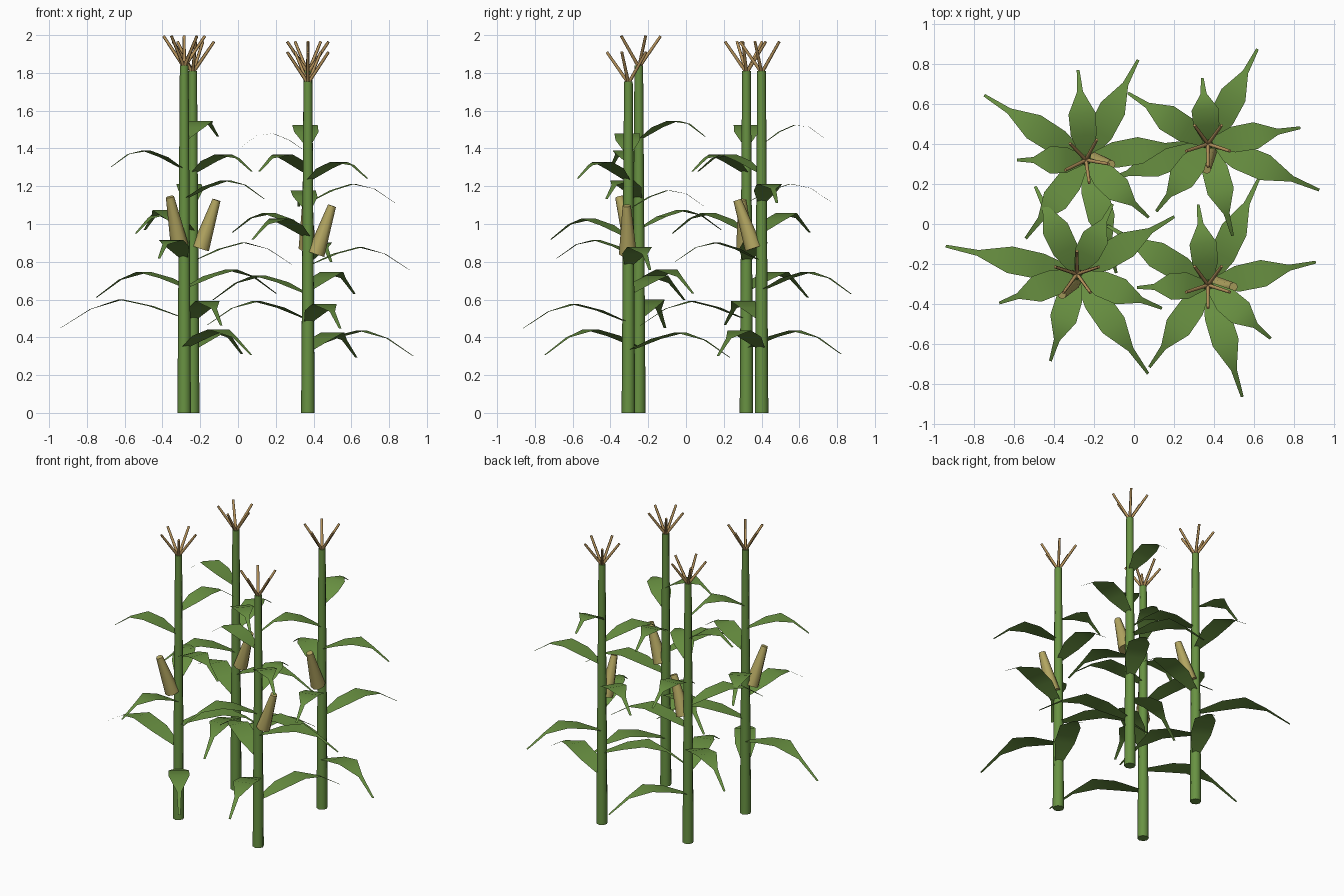
import bpy, bmesh, math
from mathutils import Vector

if "Cube" in bpy.data.objects:
    bpy.data.objects.remove(bpy.data.objects["Cube"])


def material(name, rgb):
    m = bpy.data.materials.new(name)
    m.diffuse_color = (*rgb, 1)
    m.use_nodes = True
    m.node_tree.nodes["Principled BSDF"].inputs["Base Color"].default_value = m.diffuse_color
    return m


STALK = material("stalk green", (0.14, 0.29, 0.055))
LEAF = material("leaf green", (0.14, 0.28, 0.053))
HUSK = material("husk yellow", (0.45, 0.38, 0.12))
TASSEL = material("tassel tan", (0.48, 0.30, 0.11))


def finish(bm, name, mat, angle=60):
    """Make a smooth shaded object from the bmesh."""
    me = bpy.data.meshes.new(name)
    bm.to_mesh(me)
    bm.free()
    me.materials.append(mat)
    ob = bpy.data.objects.new(name, me)
    bpy.context.collection.objects.link(ob)
    bpy.ops.object.select_all(action="DESELECT")
    ob.select_set(True)
    bpy.context.view_layer.objects.active = ob
    bpy.ops.object.shade_smooth_by_angle(angle=math.radians(angle))
    return ob


def rod(bm, a, b, r1, r2, sides):
    """Tapered capped cylinder from a to b."""
    a, b = Vector(a), Vector(b)
    axis = b - a
    new = bmesh.ops.create_cone(bm, cap_ends=True, segments=sides, radius1=r1,
                                radius2=r2, depth=axis.length)["verts"]
    rot = Vector((0, 0, 1)).rotation_difference(axis.normalized())
    for v in new:
        v.co = rot @ v.co + (a + b) / 2


def polar(c, ang, r, z):
    return Vector((c[0] + r * math.cos(ang), c[1] + r * math.sin(ang), z))


def leaf(bm, c, ang, length, z):
    """Flat arching blade: narrow base, broad middle, thin drooping tail."""
    tip = 0.02 - 0.25 * (length - 0.35)
    rise = (0, 0.058, 0.093, (0.093 + tip) / 2 + 0.025, tip)
    width = (0.05, 0.13, 0.135, 0.03, 0.014)
    side = Vector((-math.sin(ang), math.cos(ang), 0))
    rows = []
    for i in range(5):
        p = polar(c, ang, 0.015 + (length - 0.01) * i / 4, z + rise[i])
        rows.append([bm.verts.new(p + side * s * width[i] / 2) for s in (-1, 1)])
    for (r0, l0), (r1, l1) in zip(rows, rows[1:]):
        bm.faces.new((r0, r1, l1, l0))


def plant(label, c, h, top_angle, lengths, cob_angle, tassel_angle):
    # stalk
    bm = bmesh.new()
    rod(bm, (*c, 0), (*c, h), 0.036, 0.023, 8)
    finish(bm, label + "_stalk", STALK)
    # leaves, spiralling down from the top by the golden angle
    bm = bmesh.new()
    for k, length in enumerate(lengths):
        leaf(bm, c, math.radians(top_angle + 137.5 * k), length,
             h * (0.79 - 0.6 * k / 7))
    finish(bm, label + "_leaves", LEAF, 89)
    # cob leaning away from the stalk
    bm = bmesh.new()
    a = math.radians(cob_angle)
    rod(bm, polar(c, a, 0.042, 0.552 * h - 0.128),
        polar(c, a, 0.128, 0.552 * h + 0.128), 0.047, 0.022, 8)
    finish(bm, label + "_cob", HUSK)
    # tassel of five sticks
    bm = bmesh.new()
    for k in range(5):
        a = math.radians(tassel_angle + 72 * k)
        rod(bm, polar(c, a, 0.0, h - 0.01), polar(c, a, 0.115, h + 0.155),
            0.010, 0.008, 5)
    finish(bm, label + "_tassel", TASSEL, 80)


plant("back_left", (-0.24, 0.32), 1.81, 180,
      (0.34, 0.42, 0.447, 0.49, 0.53, 0.598, 0.58, 0.56), -10, 62)
plant("back_right", (0.37, 0.40), 1.81, 95,
      (0.326, 0.42, 0.464, 0.47, 0.47, 0.53, 0.56, 0.597), -93, 54)
plant("front_left", (-0.285, -0.25), 1.84, 63,
      (0.387, 0.41, 0.453, 0.48, 0.45, 0.56, 0.666, 0.607), 234, 18)
plant("front_right", (0.37, -0.305), 1.755, 182,
      (0.35, 0.407, 0.40, 0.50, 0.546, 0.58, 0.58, 0.59), -4, 54)
